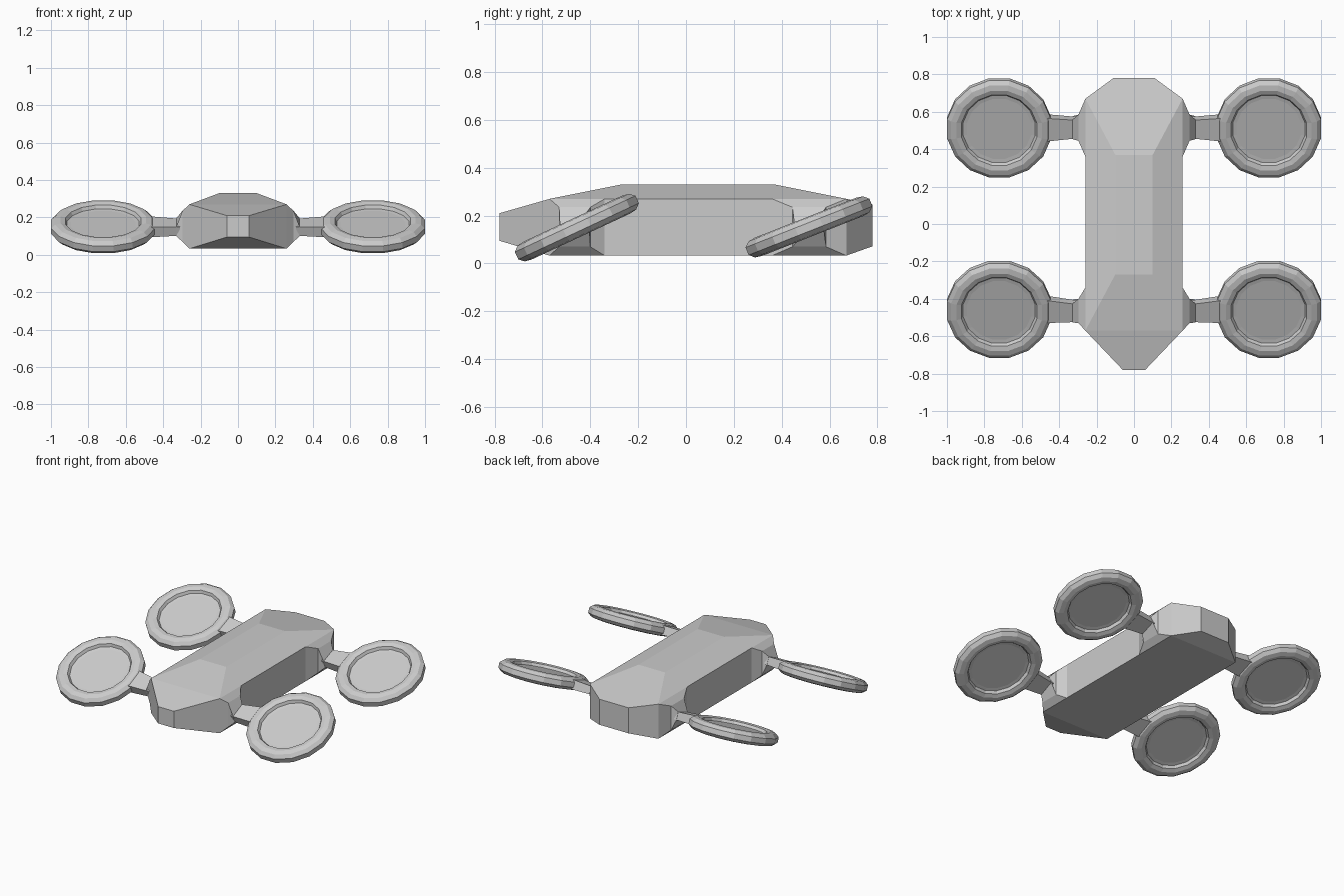
import bpy, bmesh
from math import radians, sin, cos, pi
from mathutils import Vector, Matrix

if "Cube" in bpy.data.objects:
    bpy.data.objects.remove(bpy.data.objects["Cube"])


def finish(bm, name, mirror=False):
    bmesh.ops.recalc_face_normals(bm, faces=bm.faces[:])
    me = bpy.data.meshes.new(name)
    bm.to_mesh(me)
    bm.free()
    ob = bpy.data.objects.new(name, me)
    bpy.context.collection.objects.link(ob)
    if mirror:
        ob.modifiers.new("Mirror", 'MIRROR').use_axis[0] = True
    return ob


def loft(sections, name):
    """Skin a list of equal-length vertex loops and cap both ends."""
    bm = bmesh.new()
    loops = [[bm.verts.new(p) for p in s] for s in sections]
    n = len(loops[0])
    for a, b in zip(loops, loops[1:]):
        for i in range(n):
            j = (i + 1) % n
            bm.faces.new((a[i], a[j], b[j], b[i]))
    bm.faces.new(loops[0])
    bm.faces.new(loops[-1])
    return finish(bm, name, True)


# Faceted central hull
bm = bmesh.new()
half = [(.10, -.27, .33), (.10, .37, .33),
        (.26, -.57, .27), (.26, .67, .27),
        (.26, -.57, .033), (.26, .67, .033),
        (.06, -.78, .21), (.06, -.78, .095),
        (.11, .78, .247), (.11, .78, .072)]
for x, y, z in half:
    bm.verts.new((x, y, z))
    bm.verts.new((-x, y, z))
bmesh.ops.convex_hull(bm, input=bm.verts[:])
bmesh.ops.dissolve_limit(bm, angle_limit=radians(1), verts=bm.verts[:], edges=bm.edges[:])
finish(bm, "body")


def rect(x, y0, y1, z0, z1):
    return [(x, y0, z0), (x, y1, z0), (x, y1, z1), (x, y0, z1)]


def tilted(x, cy, cz, hy, hz, tilt):
    rot = Matrix.Rotation(tilt, 3, 'X')
    return [Vector((0, cy, cz)) + rot @ Vector((x, a, b))
            for a, b in ((-hy, -hz), (hy, -hz), (hy, hz), (-hy, hz))]


# Rotor ring cross-section (radius, height), closed by a thin disc
RING = [(.172, .014), (.192, .016), (.202, .034), (.228, .041), (.257, .036), (.278, .017)]
RING += [(r, -h) for r, h in reversed(RING)]
SIDES = 16


def rotor(cy, cz, tilt, name):
    bm = bmesh.new()
    m = Matrix.Translation((.721, cy, cz)) @ Matrix.Rotation(tilt, 4, 'X')
    scale = 1 / cos(pi / SIDES)
    loops = []
    for r, h in RING:
        loops.append([bm.verts.new(m @ Vector((r * scale * cos(a), r * scale * sin(a), h)))
                      for a in ((i + .5) * 2 * pi / SIDES for i in range(SIDES))])
    for a, b in zip(loops, loops[1:]):
        for i in range(SIDES):
            j = (i + 1) % SIDES
            bm.faces.new((a[i], a[j], b[j], b[i]))
    bm.faces.new(loops[0])
    bm.faces.new(loops[-1])
    finish(bm, name, True)


# Each end: hub base y range, hub tip y range, rotor centre and tilt
for end, y0, y1, t0, t1, cy, cz, deg in (
        ("front", -.57, -.34, -.53, -.40, -.456, .150, 25),
        ("rear", .36, .67, .445, .585, .514, .153, 21.5)):
    tilt = radians(deg)
    loft([rect(.25, y0, y1, .033, .27), rect(.26, y0, y1, .033, .27),
          rect(.297, t0, t1, .07, .235),
          tilted(.33, (t0 + t1) / 2, .148, .055, .027, tilt)], end + "_hub")
    loft([tilted(.31, (t0 + t1) / 2, .148, .054, .026, tilt),
          tilted(.33, (t0 + t1) / 2, .148, .054, .026, tilt),
          tilted(.475, cy, cz, .067, .031, tilt)], end + "_arm")
    rotor(cy, cz, tilt, end + "_rotor")
